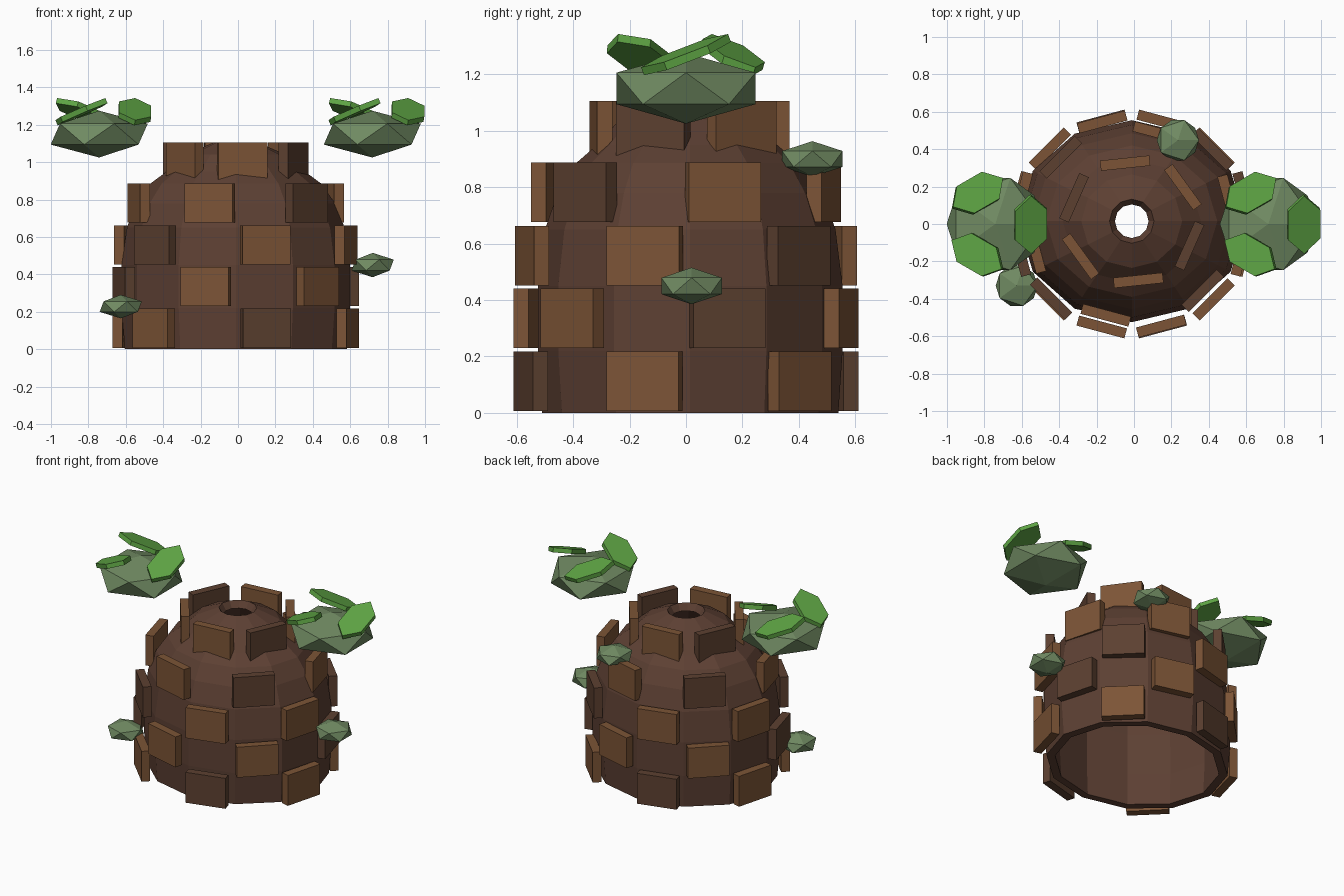
import bpy, bmesh, math
from mathutils import Matrix, Vector

default_cube = bpy.data.objects.get("Cube")
if default_cube:
    bpy.data.objects.remove(default_cube, do_unlink=True)


def srgb(r, g, b):
    return tuple((c / 255 / 12.92) if c < 11 else ((c / 255 + 0.055) / 1.055) ** 2.4
                 for c in (r, g, b)) + (1.0,)


def make_material(name, color):
    mat = bpy.data.materials.new(name)
    mat.use_nodes = True
    mat.diffuse_color = color
    bsdf = mat.node_tree.nodes["Principled BSDF"]
    bsdf.inputs["Base Color"].default_value = color
    bsdf.inputs["Roughness"].default_value = 0.9
    return mat


EARTH = make_material("earth_brown", srgb(93, 64, 51))
DARK_WOOD = make_material("dark_wood", srgb(92, 64, 48))
LIGHT_WOOD = make_material("light_wood", srgb(124, 84, 54))
MOSS = make_material("moss_green", srgb(112, 138, 98))
LEAF = make_material("leaf_green", srgb(94, 164, 68))

CENTER_X = -0.012


def add_object(name, bm, mat, matrix=None):
    bmesh.ops.recalc_face_normals(bm, faces=bm.faces)
    mesh = bpy.data.meshes.new(name)
    bm.to_mesh(mesh)
    bm.free()
    mesh.materials.append(mat)
    obj = bpy.data.objects.new(name, mesh)
    if matrix:
        obj.matrix_world = matrix
    bpy.context.collection.objects.link(obj)
    return obj


def place(loc, yaw=0.0):
    return Matrix.Translation(loc) @ Matrix.Rotation(yaw, 4, 'Z')


# Hollow dome: closed wall profile swept round twelve sides, wider in x
def dome(sides=12):
    outer = [(0.525, 0), (0.54, 0.22), (0.54, 0.45), (0.515, 0.65), (0.47, 0.78),
             (0.405, 0.885), (0.33, 0.95), (0.25, 1.04), (0.118, 1.105)]
    inner = [(0.09, 1.06), (0.23, 0.99), (0.36, 0.86), (0.44, 0.74),
             (0.48, 0.5), (0.485, 0.22), (0.475, 0)]
    bm = bmesh.new()
    rings = []
    for r, z in outer + inner:
        stretch = 1 + 0.13 * min(1, max(0, (r - 0.1) / 0.25))
        rings.append([bm.verts.new((r * stretch * math.cos(a), r * math.sin(a), z))
                      for a in (math.tau * k / sides for k in range(sides))])
    for i, ring in enumerate(rings):
        following = rings[(i + 1) % len(rings)]
        for k in range(sides):
            n = (k + 1) % sides
            bm.faces.new((ring[k], ring[n], following[n], following[k]))
    add_object("dome_shell", bm, EARTH, place((CENTER_X, 0.015, 0)))


dome()


# Wall plates: staggered rows of six, each third plate dark
def plate(name, loc, yaw, mat):
    bm = bmesh.new()
    bmesh.ops.create_cube(bm, size=1)
    bmesh.ops.scale(bm, vec=(0.055, 0.265, 0.21), verts=bm.verts)
    add_object(name, bm, mat, place(loc, yaw))


# x radius, y radius, height of centre, first angle, index of dark plate
ROWS = [(0.62, 0.57, 0.112, 45, 1),
        (0.62, 0.57, 0.335, 15, 0),
        (0.61, 0.565, 0.557, 45, 0),
        (0.537, 0.505, 0.782, 15, 2),
        (0.338, 0.315, 1.0, 36, 2)]
for row, (rx, ry, z, start, dark) in enumerate(ROWS):
    for k in range(6):
        a = math.radians(start + 60 * k)
        shift = 0.012 if row == 4 else 0
        plate(f"wall_plate_{row + 1}_{k + 1}",
              (CENTER_X + rx * math.cos(a), shift + ry * math.sin(a), z), a,
              DARK_WOOD if k % 3 == dark else LIGHT_WOOD)


# Bushes: flattened twenty-sided lumps
def bush(name, loc, radius, half_height):
    bm = bmesh.new()
    bmesh.ops.create_icosphere(bm, subdivisions=1, radius=1)
    bmesh.ops.scale(bm, vec=(radius, radius, half_height), verts=bm.verts)
    add_object(name, bm, MOSS, place(loc))


# Leaves: thin long hexagons in a pinwheel, each tilted along its length
def leaf(name, loc, yaw):
    bm = bmesh.new()
    bmesh.ops.create_cone(bm, cap_ends=True, segments=6, radius1=1, radius2=1, depth=1)
    bmesh.ops.rotate(bm, matrix=Matrix.Rotation(math.radians(90), 3, 'Z'), verts=bm.verts)
    if max(v.co.y for v in bm.verts) < 0.95:
        bmesh.ops.rotate(bm, matrix=Matrix.Rotation(math.radians(30), 3, 'Z'), verts=bm.verts)
    bmesh.ops.scale(bm, vec=(0.1, 0.165, 0.03), verts=bm.verts)
    tilt = Matrix.Rotation(math.radians(21), 4, 'X') @ Matrix.Rotation(math.radians(8), 4, 'Y')
    add_object(name, bm, LEAF, place(loc, yaw) @ tilt)


for side, sign in (("left", 1), ("right", -1)):
    heart = Vector((CENTER_X + sign * 0.73, 0, 1.15))
    bush(f"large_bush_{side}", heart, 0.29, 0.125)
    for k in range(3):
        a = math.tau * k / 3
        offset = Vector((0.19 * math.cos(a), 0.19 * math.sin(a), 0.12))
        leaf(f"leaf_{side}_{k + 1}", heart + offset, a)

bush("small_bush_back", (0.235, 0.448, 0.9), 0.126, 0.063)
bush("small_bush_front", (-0.627, -0.33, 0.228), 0.126, 0.063)
bush("small_bush_side", (0.72, 0.02, 0.45), 0.126, 0.065)
